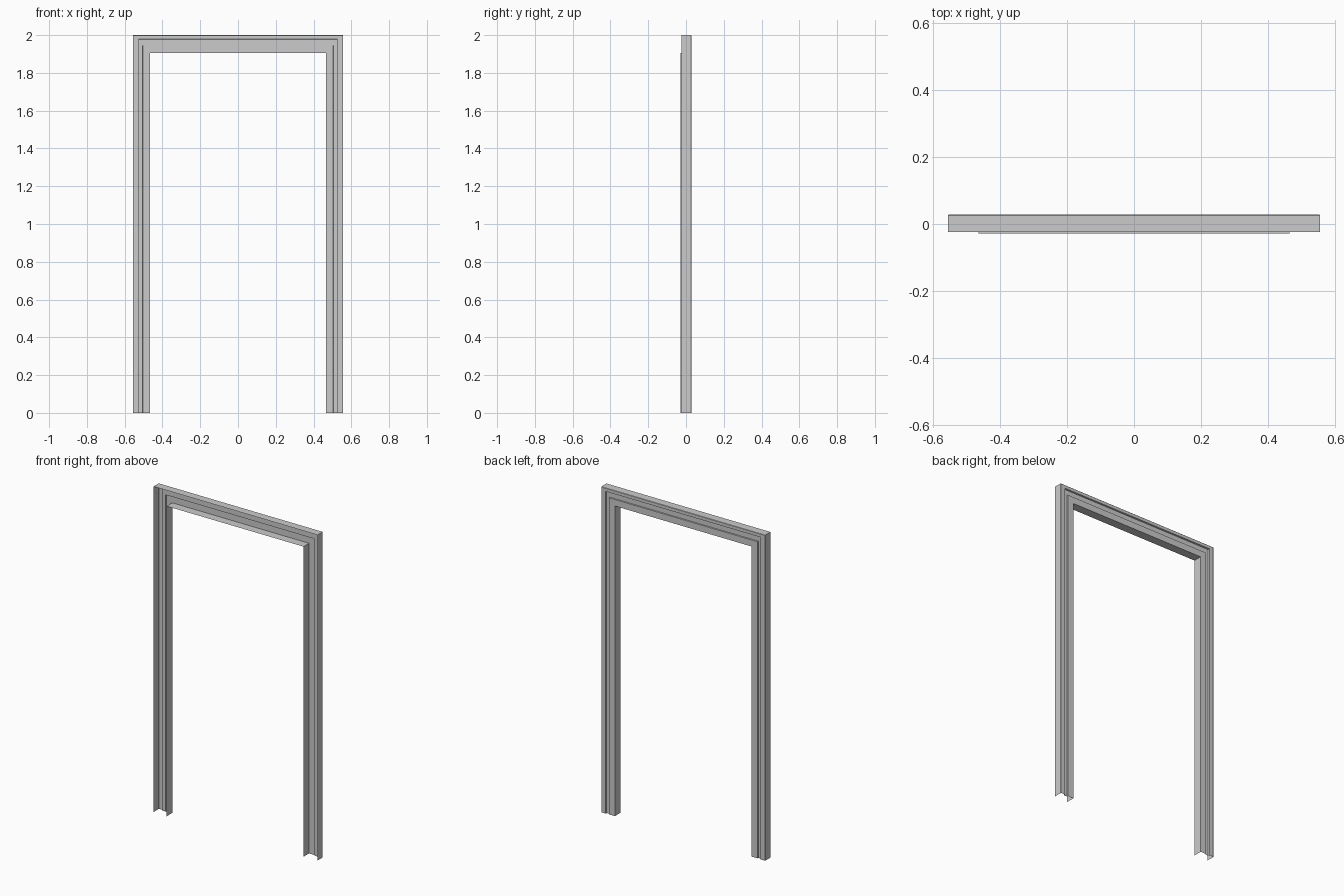
import bpy, bmesh

if "Cube" in bpy.data.objects:
    bpy.data.objects.remove(bpy.data.objects["Cube"])

# Casing profile: (inset at the sides, inset at the top, y)
# outer return, proud outer band, recessed groove, inner band, inner return
PROFILE = [
    (0.000, 0.000, -0.024),
    (0.000, 0.000, 0.026),
    (0.002, 0.002, 0.028),
    (0.030, 0.021, 0.028),
    (0.031, 0.023, 0.019),
    (0.052, 0.054, 0.019),
    (0.053, 0.055, 0.026),
    (0.092, 0.095, 0.026),
    (0.092, 0.095, -0.028),
]
HALF_WIDTH, HEIGHT = 0.557, 2.0


def path(dx, dz, y):
    """Mitred path: left foot, left corner, right corner, right foot."""
    x, z = HALF_WIDTH - dx, HEIGHT - dz
    return [(-x, y, 0), (-x, y, z), (x, y, z), (x, y, 0)]


# Sweep the open profile around the doorway
bm = bmesh.new()
rows = [[bm.verts.new(p) for p in path(*pt)] for pt in PROFILE]
for a, b in zip(rows, rows[1:]):
    for i in range(3):
        bm.faces.new((a[i], b[i], b[i + 1], a[i + 1]))
bmesh.ops.recalc_face_normals(bm, faces=bm.faces)

# Outer top face should point up
bm.normal_update()
if rows[0][1].link_faces and max(
        f.normal.z for f in bm.faces
        if rows[0][1] in f.verts and rows[0][2] in f.verts) < 0:
    bmesh.ops.reverse_faces(bm, faces=bm.faces)

mesh = bpy.data.meshes.new("door_frame")
bm.to_mesh(mesh)
bm.free()
frame = bpy.data.objects.new("door_frame", mesh)
bpy.context.collection.objects.link(frame)
